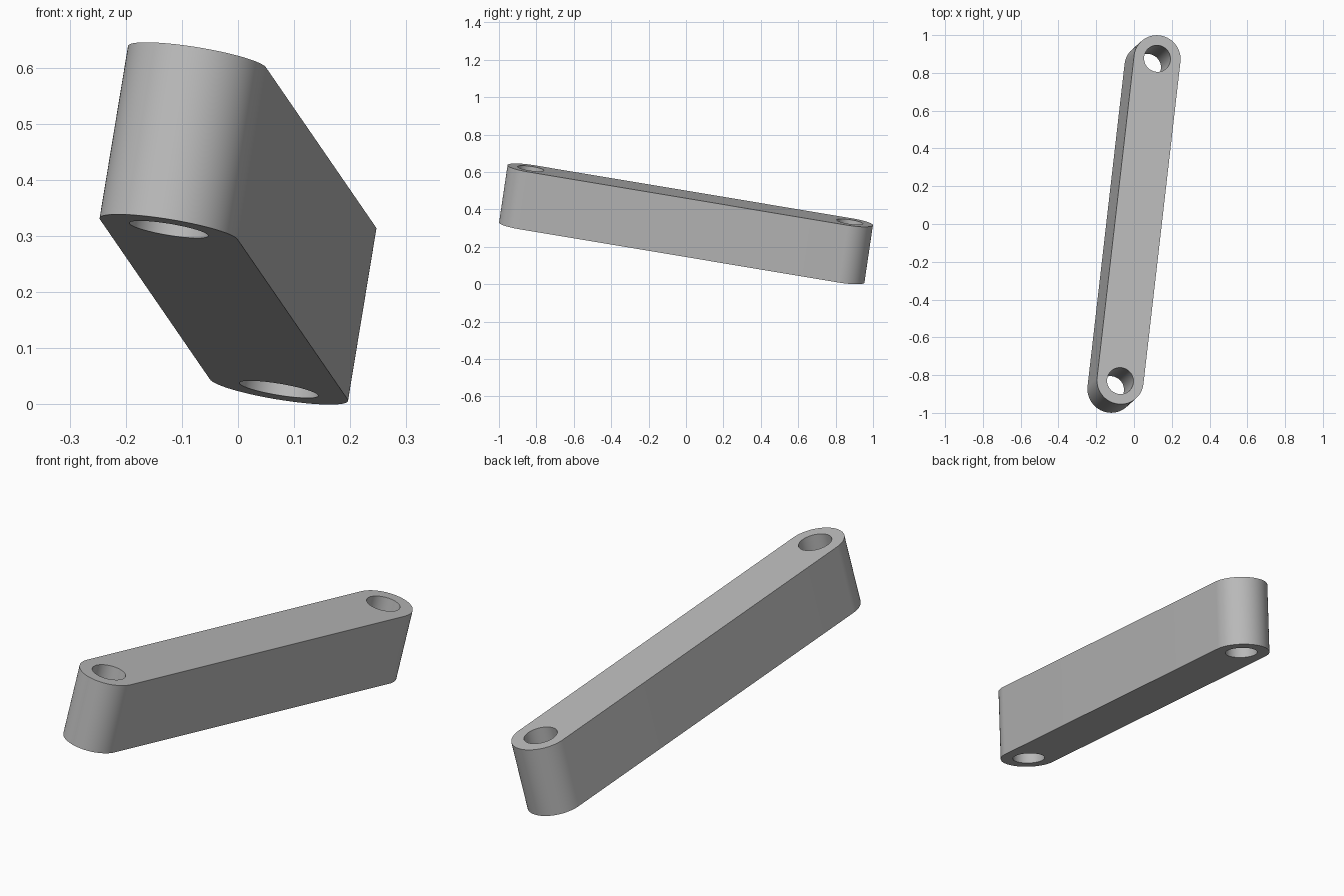
import bpy
import bmesh
from math import sin, cos, pi
from mathutils import Matrix, Vector

cube = bpy.data.objects.get("Cube")
if cube:
    bpy.data.objects.remove(cube, do_unlink=True)

END_RADIUS = 0.125
HOLE_RADIUS = 0.071
THICKNESS = 0.314
STEPS = 48

# Tilted frame: x along the bar, z through its thickness
half_axis = Vector((0.098, 0.853, -0.1425))
half_length = half_axis.length
along = half_axis.normalized()
across = Vector((0.161, 0.145, 0.976)).cross(along).normalized()
normal = along.cross(across)
frame = Matrix((along, across, normal)).transposed().to_4x4()
frame.translation = (0, 0, 0.3225)

grey = bpy.data.materials.new("plain grey")
grey.use_nodes = True
grey.diffuse_color = (0.5, 0.5, 0.5, 1)
grey.node_tree.nodes["Principled BSDF"].inputs["Base Color"].default_value = (0.5, 0.5, 0.5, 1)


def arc(centre_x, radius, start, sweep, count):
    return [(centre_x + radius * cos(start + sweep * i / count),
             radius * sin(start + sweep * i / count)) for i in range(count + 1)]


def prism(name, outline, height):
    """Extrude a flat outline, centred on the bar's mid plane."""
    bm = bmesh.new()
    face = bm.faces.new([bm.verts.new((x, y, -height / 2)) for x, y in outline])
    grown = bmesh.ops.extrude_face_region(bm, geom=[face])
    verts = [v for v in grown["geom"] if isinstance(v, bmesh.types.BMVert)]
    bmesh.ops.translate(bm, verts=verts, vec=(0, 0, height))
    bmesh.ops.recalc_face_normals(bm, faces=bm.faces)
    mesh = bpy.data.meshes.new(name)
    bm.to_mesh(mesh)
    bm.free()
    mesh.materials.append(grey)
    obj = bpy.data.objects.new(name, mesh)
    bpy.context.collection.objects.link(obj)
    obj.matrix_world = frame
    return obj


# Bar with fully rounded ends
outline = (arc(half_length, END_RADIUS, -pi / 2, pi, STEPS)
           + arc(-half_length, END_RADIUS, pi / 2, pi, STEPS))
bar = prism("link_bar", outline, THICKNESS)
bpy.context.view_layer.update()

# Through hole at each end
cutters = []
for side, name in ((1, "back_hole_cutter"), (-1, "front_hole_cutter")):
    circle = arc(side * half_length, HOLE_RADIUS, 0, 2 * pi, STEPS)[:-1]
    cutter = prism(name, circle, THICKNESS * 2)
    cutter.hide_render = True
    cutters.append(cutter)
    cut = bar.modifiers.new(name, 'BOOLEAN')
    cut.operation = 'DIFFERENCE'
    cut.solver = 'EXACT'
    cut.object = cutter

# Apply the cuts, then smooth the curved walls
bpy.ops.object.select_all(action='DESELECT')
bar.select_set(True)
bpy.context.view_layer.objects.active = bar
for cutter in cutters:
    bpy.ops.object.modifier_apply(modifier=cutter.name)
for cutter in cutters:
    bpy.data.objects.remove(cutter, do_unlink=True)
bpy.ops.object.shade_smooth_by_angle(angle=pi / 6)
